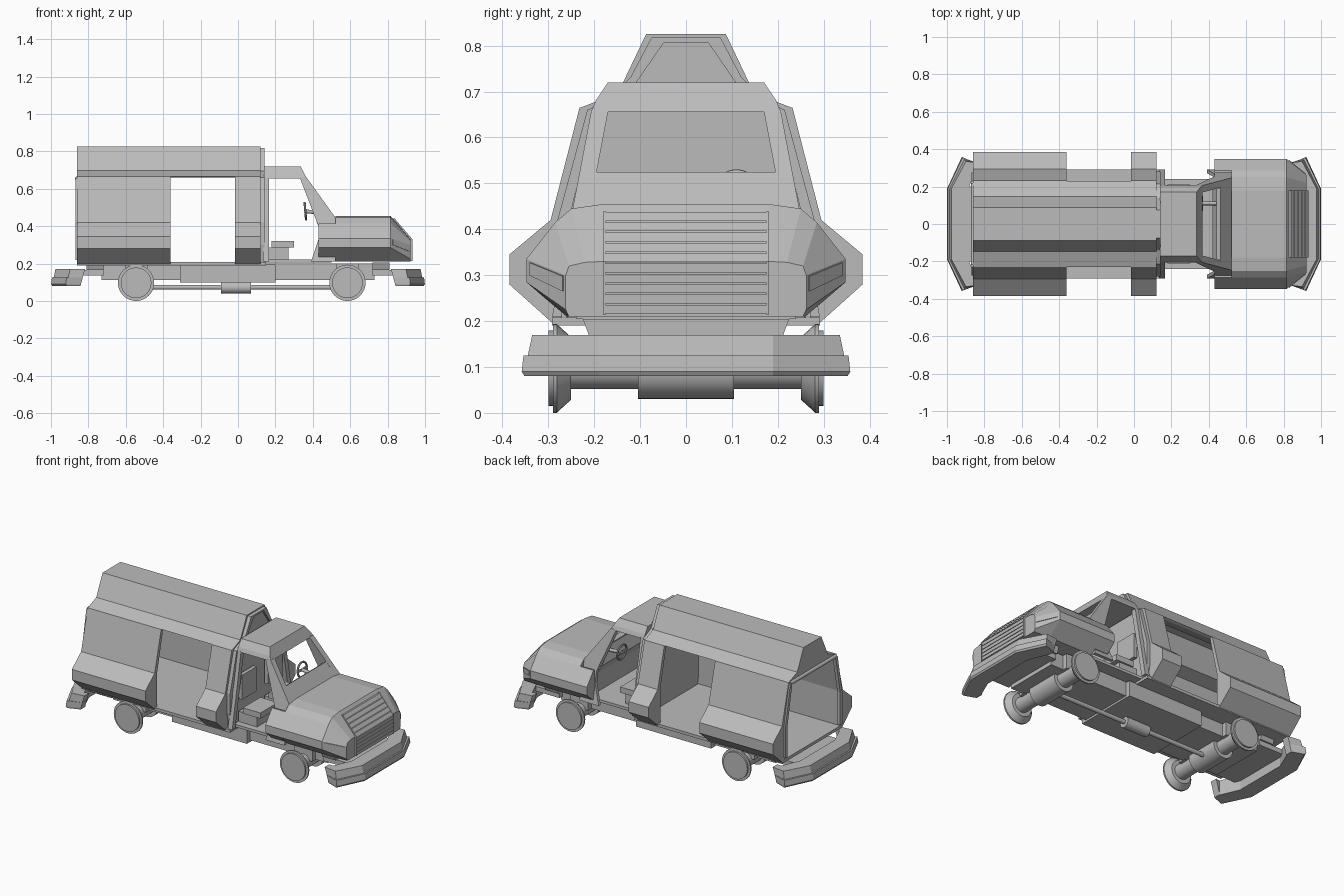
import bpy, bmesh, math
from mathutils import Vector, Matrix

cube = bpy.data.objects.get("Cube")
if cube:
    bpy.data.objects.remove(cube, do_unlink=True)

grey = bpy.data.materials.new("plain_grey")
grey.use_nodes = True
COLOUR = (0.5, 0.5, 0.5, 1)
grey.diffuse_color = COLOUR
grey.node_tree.nodes["Principled BSDF"].inputs["Base Color"].default_value = COLOUR


def finish(name, bm, smooth=False):
    bmesh.ops.recalc_face_normals(bm, faces=bm.faces)
    mesh = bpy.data.meshes.new(name)
    bm.to_mesh(mesh)
    bm.free()
    mesh.materials.append(grey)
    ob = bpy.data.objects.new(name, mesh)
    bpy.context.collection.objects.link(ob)
    if smooth:
        bpy.ops.object.select_all(action='DESELECT')
        ob.select_set(True)
        bpy.context.view_layer.objects.active = ob
        bpy.ops.object.shade_smooth_by_angle(angle=math.radians(35))
    return ob


def loft(name, rings):
    """Closed solid through rings of equal point count."""
    bm = bmesh.new()
    vs = [[bm.verts.new(p) for p in r] for r in rings]
    n = len(vs[0])
    for a, b in zip(vs, vs[1:]):
        for i in range(n):
            j = (i + 1) % n
            bm.faces.new((a[i], a[j], b[j], b[i]))
    bm.faces.new(vs[0])
    bm.faces.new(vs[-1])
    return finish(name, bm)


def prism_x(name, yz, x0, x1):
    return loft(name, [[(x, y, z) for y, z in yz] for x in (x0, x1)])


def box(name, x0, x1, y0, y1, z0, z1):
    return prism_x(name, [(y0, z0), (y1, z0), (y1, z1), (y0, z1)], x0, x1)


def tube(name, a, b, r1, r2=None, sides=32):
    a, b = Vector(a), Vector(b)
    d = b - a
    bm = bmesh.new()
    m = Matrix.Translation((a + b) / 2) @ d.to_track_quat('Z', 'Y').to_matrix().to_4x4()
    bmesh.ops.create_cone(bm, cap_ends=True, segments=sides, radius1=r1,
                          radius2=r1 if r2 is None else r2, depth=d.length, matrix=m)
    return finish(name, bm, True)


def both(half):
    """Mirror a half outline into a closed one."""
    return half + [(-y, z) for y, z in reversed(half)]


def arch(outer, inner):
    """Arch outline from an outer and an inner half, both listed bottom to top."""
    return both(outer) + both(inner)[::-1]


SIDES = (("left", 1), ("right", -1))

# Cargo roof, hollow below, with a closed rear gable
BACK, FRONT = -0.86, 0.12
roof_out = [(0.23, 0.665), (0.148, 0.697), (0.087, 0.825)]
roof_in = [(0.212, 0.66), (0.138, 0.685), (0.075, 0.812)]
prism_x("cargo_roof", arch(roof_out, roof_in), BACK, FRONT)
prism_x("rear_gable", both(roof_out), BACK, BACK + 0.02)

# Cargo sides with a sliding door gap, floor and front wall
wall = [(0.232, 0.665), (0.295, 0.42), (0.385, 0.345), (0.385, 0.28), (0.29, 0.195),
        (0.27, 0.195), (0.27, 0.42), (0.212, 0.665)]
post = [(0.23, 0.655), (0.275, 0.42), (0.275, 0.22), (0.255, 0.22), (0.255, 0.42), (0.21, 0.655)]
for side, s in SIDES:
    yz = [(s * y, z) for y, z in wall]
    prism_x(side + "_rear_wall", yz, BACK, -0.36)
    prism_x(side + "_front_wall", yz, -0.015, FRONT)
    prism_x(side + "_rear_post", [(s * y, z) for y, z in post], BACK - 0.01, BACK + 0.01)
box("cargo_floor", BACK, 0.15, -0.292, 0.292, 0.19, 0.208)
tube("rear_top_bar", (BACK, -0.22, 0.655), (BACK, 0.22, 0.655), 0.012, sides=12)
bulkhead = [(0.26, 0.2), (0.28, 0.3), (0.28, 0.42), (0.215, 0.66), (0.14, 0.695), (0.075, 0.818)]
rim_in = [(0.255, 0.22), (0.255, 0.42), (0.2, 0.65), (0.108, 0.72), (0.048, 0.807)]
prism_x("bulkhead", both(bulkhead), 0.105, 0.128)
prism_x("bulkhead_rim", arch(bulkhead, rim_in), 0.12, 0.142)

# Cab roof with raked front edge
cab_top = both([(0.207, 0.655), (0.197, 0.68), (0.17, 0.72)])
loft("cab_roof", [[(0.14, y, z) for y, z in cab_top],
                  [(0.335 + (0.72 - z) * 0.5, y, z) for y, z in cab_top]])
box("cab_floor", 0.14, 0.5, -0.24, 0.24, 0.205, 0.222)


def cab_y(z):
    return 0.207 + (0.655 - z) * 0.19


def cab_panel(name, s, xz, thick):
    """Side panel that leans inwards with height."""
    loft(name, [[(x, s * (cab_y(z) - t), z) for x, z in xz] for t in (0, thick)])


fender = [(0.275, 0.415), (0.285, 0.415), (0.348, 0.335), (0.348, 0.285), (0.29, 0.235), (0.275, 0.235)]
for side, s in SIDES:
    cab_panel(side + "_windscreen_pillar", s,
              [(0.33, 0.66), (0.367, 0.66), (0.525, 0.44), (0.525, 0.4), (0.43, 0.4)], 0.037)
    cab_panel(side + "_door_pillar", s, [(0.135, 0.66), (0.165, 0.66), (0.165, 0.21), (0.135, 0.21)], 0.03)
    cab_panel(side + "_footwell", s, [(0.43, 0.42), (0.52, 0.42), (0.52, 0.21), (0.39, 0.21), (0.43, 0.33)], 0.02)
    # Rear end of the fender
    prism_x(side + "_fender_end", [(s * y, z) for y, z in fender], 0.43, 0.53)
    # Seat on a low base
    y = s * 0.125
    box(side + "_seat", 0.18, 0.3, y - 0.085, y + 0.085, 0.285, 0.32)
    box(side + "_seat_base", 0.145, 0.27, y - 0.075, y + 0.075, 0.22, 0.286)
    box(side + "_seat_back", 0.142, 0.165, y - 0.07, y + 0.07, 0.36, 0.51)

# Cowl under the windscreen opening and dashboard
loft("cowl", [[(x, y, z) for x, z in ((0.463, 0.525), (0.525, 0.44), (0.5, 0.42), (0.44, 0.51))]
              for y in (-0.23, 0.23)])
loft("dashboard", [[(x, y, z) for x, z in ((0.45, 0.51), (0.52, 0.44), (0.52, 0.21), (0.49, 0.21),
                                          (0.46, 0.36), (0.42, 0.42))] for y in (-0.23, 0.23)])

# Steering wheel
bpy.ops.mesh.primitive_torus_add(major_radius=0.045, minor_radius=0.006, major_segments=24,
                                 minor_segments=8, location=(0.36, 0.11, 0.48),
                                 rotation=(0, math.radians(85), 0))
wheel_rim = bpy.context.object
wheel_rim.name = "steering_wheel"
wheel_rim.data.materials.append(grey)
bpy.ops.object.shade_smooth_by_angle()
tube("steering_column", (0.355, 0.11, 0.48), (0.46, 0.11, 0.47), 0.01, sides=12)
box("steering_spoke", 0.355, 0.363, 0.066, 0.154, 0.475, 0.487)

# Hood: full section narrowing into a sloped nose
section = both([(0.26, 0.21), (0.348, 0.285), (0.348, 0.335), (0.285, 0.415), (0.25, 0.445), (0.18, 0.455)])
nose = both([(0.255, 0.21), (0.262, 0.225), (0.262, 0.3), (0.255, 0.32), (0.22, 0.328), (0.18, 0.33)])
loft("hood", [[(0.52, y, z) for y, z in section],
              [(0.815, y, z) for y, z in section],
              [(0.922, y, z) for y, z in nose]])


# Grille slats following the nose, with side rails
def nose_x(z):
    return 0.922 if z <= 0.33 else 0.922 - (z - 0.33) * 0.856


for i in range(10):
    z = 0.216 + i * 0.0225
    lo, hi = z, z + 0.019
    pts = [(nose_x(lo) - 0.01, lo), (nose_x(lo) + 0.01, lo), (nose_x(hi) + 0.01, hi), (nose_x(hi) - 0.01, hi)]
    loft(f"grille_slat_{i + 1}", [[(x, y, h) for x, h in pts] for y in (-0.177, 0.177)])
levels = (0.213, 0.33, 0.44)
rail = [(nose_x(z) + 0.011, z) for z in levels] + [(nose_x(z) - 0.01, z) for z in reversed(levels)]
lamp = [Vector(p) for p in ((0.826, 0.339, 0.328), (0.916, 0.266, 0.298), (0.916, 0.266, 0.265), (0.826, 0.339, 0.3))]
out = Vector((0.003, 0.0035, 0))
for side, s in SIDES:
    loft(side + "_grille_rail", [[(x, s * y, z) for x, z in rail] for y in (0.175, 0.18)])
    # Headlight plate on the slanted corner
    loft(side + "_headlight", [[(v.x, s * v.y, v.z) for v in (p + out * k for p in lamp)] for k in (-1, 1)])

# Chassis
box("chassis_middle", -0.31, 0.2, -0.2, 0.2, 0.1, 0.195)
box("chassis_rails", -0.73, 0.73, -0.17, 0.17, 0.112, 0.2)


def band(grow, back_shift):
    """Wraparound bumper outline in plan."""
    outer = [(0.82 + back_shift, 0.325), (0.905 + grow, 0.342 + grow), (0.983 + grow, 0.19)]
    inner = [(0.895, 0.168), (0.845, 0.285), (0.82 + back_shift, 0.28)]
    mirrored = [(x, -y) for x, y in reversed(outer)] + [(x, -y) for x, y in reversed(inner)]
    return outer + mirrored + inner


# Two-tier wraparound bumpers, each tier leaning in towards the top
TIERS = (("upper", ((0.123, 0.003, 0.012), (0.17, -0.007, -0.003))),
         ("lower", ((0.08, 0.01, 0.022), (0.09, 0.016, 0.02), (0.125, 0.012, 0.01))))
for end, e in (("front", 1), ("rear", -1)):
    prism_x(end + "_mount", both([(0.21, 0.165), (0.225, 0.205)]), e * 0.72, e * 0.81)
    box(end + "_mount_arm", e * 0.72, e * 0.93, -0.2, 0.2, 0.135, 0.165)
    for tier, steps in TIERS:
        loft(f"{end}_bumper_{tier}", [[(e * x, y, z) for x, y in band(grow, shift)]
                                      for z, grow, shift in steps])

# Axles, wheels and drive shaft
for end, x in (("front", 0.585), ("rear", -0.545)):
    z = 0.097
    tube(end + "_axle", (x, -0.26, z), (x, 0.26, z), 0.045)
    tube(end + "_differential", (x, -0.105, z), (x, 0.105, z), 0.067)
    for side, s in SIDES:
        tube(f"{end}_{side}_wheel_inner", (x, s * 0.25, z), (x, s * 0.282, z), 0.068, 0.097)
        tube(f"{end}_{side}_wheel", (x, s * 0.281, z), (x, s * 0.29, z), 0.097)
        tube(f"{end}_{side}_hub", (x, s * 0.288, z), (x, s * 0.3, z), 0.082)
        box(f"{end}_{side}_spring", x - 0.06, x + 0.06, s * 0.15, s * 0.2, 0.11, 0.2)
tube("drive_shaft", (-0.545, 0, 0.073), (0.585, 0, 0.073), 0.013, sides=16)
tube("gearbox", (-0.09, 0, 0.072), (0.07, 0, 0.072), 0.033)
